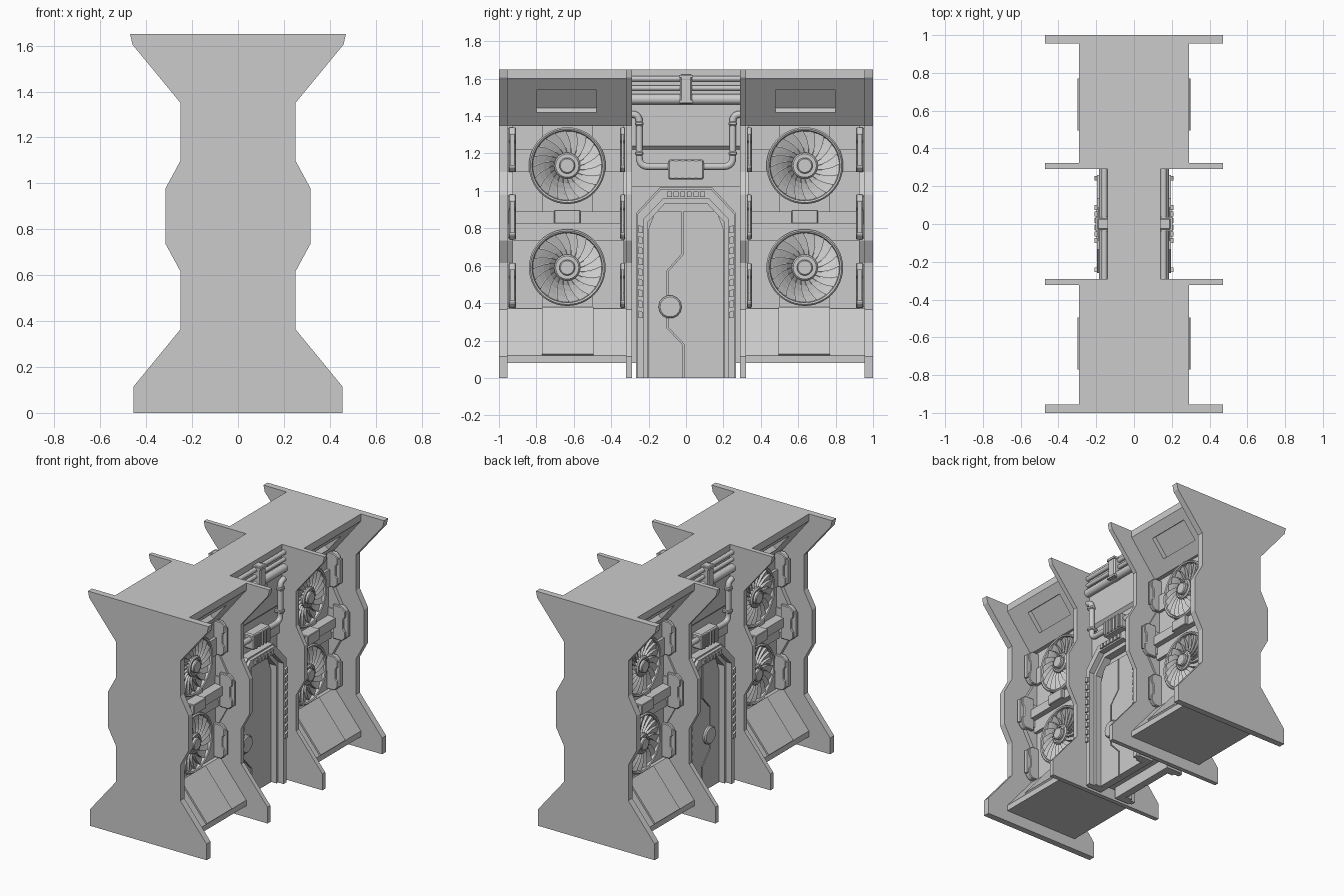
import bpy, bmesh
from math import sin, cos, pi, radians
from mathutils import Vector

if "Cube" in bpy.data.objects:
    bpy.data.objects.remove(bpy.data.objects["Cube"])


def finish(name, bm, mirror="", smooth=False, bevel=0):
    bmesh.ops.recalc_face_normals(bm, faces=bm.faces)
    me = bpy.data.meshes.new(name)
    bm.to_mesh(me)
    bm.free()
    ob = bpy.data.objects.new(name, me)
    bpy.context.collection.objects.link(ob)
    if smooth:
        bpy.ops.object.select_all(action='DESELECT')
        ob.select_set(True)
        bpy.context.view_layer.objects.active = ob
        bpy.ops.object.shade_smooth_by_angle(angle=radians(35))
    if bevel:
        m = ob.modifiers.new("bevel", 'BEVEL')
        m.width, m.segments = bevel, 1
    if mirror:
        m = ob.modifiers.new("mirror", 'MIRROR')
        m.use_axis = ("x" in mirror, "y" in mirror, False)
        m.use_mirror_merge = False
    return ob


def prism(name, pts, axis, a, b, mirror="", **kw):
    """Extrude an outline: axis y takes (x, z) points, axis x takes (y, z)."""
    bm = bmesh.new()
    put = (lambda p, t: (p[0], t, p[1])) if axis == "y" else (lambda p, t: (t, p[0], p[1]))
    lo = [bm.verts.new(put(p, a)) for p in pts]
    hi = [bm.verts.new(put(p, b)) for p in pts]
    bm.faces.new(lo)
    bm.faces.new(hi)
    for i in range(len(pts)):
        j = (i + 1) % len(pts)
        bm.faces.new((lo[i], lo[j], hi[j], hi[i]))
    return finish(name, bm, mirror, **kw)


def box(name, x, y, z, mirror="", **kw):
    return prism(name, [(y[0], z[0]), (y[1], z[0]), (y[1], z[1]), (y[0], z[1])], "x", *x, mirror, **kw)


def both(half):
    return half + [(-x, z) for x, z in reversed(half)]


def lathe(name, prof, y, z, n=40):
    """Revolve (radius, x) points around an x-parallel axis."""
    bm = bmesh.new()
    rings = [[bm.verts.new((x, y + r * cos(2 * pi * i / n), z + r * sin(2 * pi * i / n)))
              for i in range(n)] for r, x in prof]
    for p, q in zip(rings, rings[1:]):
        for i in range(n):
            j = (i + 1) % n
            bm.faces.new((p[i], p[j], q[j], q[i]))
    bm.faces.new(rings[-1])
    return finish(name, bm, "x", smooth=True)


def pipe(name, pts, r, mirror="x", fillet=0.05):
    path = [Vector(pts[0])]
    for a, b, c in zip(pts, pts[1:], pts[2:]):
        a, b, c = Vector(a), Vector(b), Vector(c)
        f = min(fillet, (a - b).length * .9, (c - b).length * .9)
        p, q = b + (a - b).normalized() * f, b + (c - b).normalized() * f
        path += [p * (1 - t) ** 2 + b * 2 * t * (1 - t) + q * t * t for t in (0, .2, .4, .6, .8, 1)]
    path.append(Vector(pts[-1]))
    bm, n, prev = bmesh.new(), 14, None
    for i, p in enumerate(path):
        d = (path[min(i + 1, len(path) - 1)] - path[max(i - 1, 0)]).normalized()
        u = Vector((1, 0, 0))
        v = d.cross(u)
        ring = [bm.verts.new(p + r * (u * cos(2 * pi * k / n) + v * sin(2 * pi * k / n))) for k in range(n)]
        if prev:
            for k in range(n):
                bm.faces.new((prev[k], prev[(k + 1) % n], ring[(k + 1) % n], ring[k]))
        else:
            bm.faces.new(ring)
        prev = ring
    bm.faces.new(prev)
    return finish(name, bm, mirror, smooth=True)


# Four full-height ribs
rib = both([(.455, 0), (.455, .115), (.25, .365), (.25, .615), (.315, .735), (.315, .98),
            (.25, 1.1), (.25, 1.35), (.46, 1.605), (.47, 1.65)])
prism("end_rib", rib, "y", .955, 1, "y")
prism("inner_rib", rib, "y", .29, .322, "y")

# Fan bay bodies with recessed windows in the overhang
bay = both([(.29, .08), (.29, .12), (.085, .37), (.06, .37), (.06, 1.35), (.09, 1.35), (.29, 1.6), (.29, 1.65)])
body = prism("bay_body", bay, "y", .31, .965, "y")
nx, nz = .78, -.625
slope = lambda z, d: (.09 + .8 * (z - 1.35) + nx * d, z + nz * d)
cut = prism("window_cutter", [slope(1.42, .02), slope(1.54, .02), slope(1.54, -.035), slope(1.42, -.035)],
            "y", .478, .8, "xy")
cut.hide_render = True
m = body.modifiers.new("windows", 'BOOLEAN')
m.operation, m.object, m.solver = 'DIFFERENCE', cut, 'EXACT'
bpy.context.view_layer.objects.active = body
for mod in [k.name for k in body.modifiers]:
    bpy.ops.object.modifier_apply(modifier=mod)
bpy.data.objects.remove(cut)

# Ramp panels, wall panels and cross beams
prism("ramp_panel", [(.085, .37), (.29, .12), (.299, .128), (.094, .378)], "y", .495, .77, "xy")
box("wall_column", (.05, .072), (.5, .77), (.37, 1.35), "xy")
box("wall_step", (.05, .08), (.32, .955), (1.1, 1.22), "xy")
box("lower_step", (.05, .085), (.32, .955), (.735, .83), "xy")
box("cross_beam", (.05, .125), (.32, .955), (.825, .89), "xy")
box("beam_box", (.05, .15), (.565, .705), (.825, .898), "xy", bevel=.004)

# Bulging edge strips and clamps beside the ribs
strip = [(.05, .37), (.085, .37), (.085, .615), (.15, .735), (.15, .98), (.085, 1.1), (.085, 1.35), (.05, 1.35)]
clamp = [(.04, -.12), (.115, -.12), (.14, -.095), (.14, -.05), (.125, -.035), (.125, .035), (.14, .05),
         (.14, .095), (.115, .12), (.04, .12)]
for label, s0, s1, c0, c1 in (("outer", .925, .96, .908, .948), ("inner", .315, .335, .325, .352)):
    prism(label + "_strip", strip, "y", s0, s1, "xy")
    for z, dx in ((.495, 0), (.86, .06), (1.22, 0)):
        prism(label + "_clamp", [(x + dx, z + h) for x, h in clamp], "y", c0, c1, "xy", bevel=.005)
        box(label + "_clamp_rod", (.05, .155 + dx), (c0 + .008, c1 - .008), (z - .085, z + .085), "xy")

# Fans: housing ring, swept blades and stepped hub
for y in (-.635, .635):
    for z in (.59, 1.135):
        lathe("fan_back", [(.2, .05), (.2, .078)], y, z)
        lathe("fan_ring", [(.18, .07), (.188, .108), (.197, .113), (.205, .105), (.205, .05), (.18, .05)], y, z, 48)
        lathe("fan_hub", [(.07, .06), (.07, .108), (.062, .116), (.052, .116), (.052, .108), (.042, .108),
                          (.042, .125), (.036, .13)], y, z, 32)
        bm, n = bmesh.new(), 20
        for k in range(n):
            rows = []
            for i in range(5):
                r, a = .066 + .03 * i, 2 * pi * k / n + .09 * i
                rows.append([bm.verts.new((x, y + r * cos(a + d), z + r * sin(a + d)))
                             for x, d in ((.104, 0), (.086, 2 * pi / n * .93), (.08, 2 * pi / n * .93), (.08, 0))])
            for p, q in zip(rows, rows[1:]):
                for j in range(4):
                    bm.faces.new((p[j], p[(j + 1) % 4], q[(j + 1) % 4], q[j]))
        finish("fan_blades", bm, "x")

# Centre bay core
prism("centre_core", both([(.1, .08), (.1, 1.02), (.12, 1.02), (.12, 1.22), (.14, 1.24), (.14, 1.65)]), "y", -.3, .3)


def band(name, o, i, x0, x1):
    outline = [(o[0], 0), (o[0], o[1]), (o[2], o[3])]
    inner = [(i[0], 0), (i[0], i[1]), (i[2], i[3])]
    neg = lambda ps: [(-y, z) for y, z in reversed(ps)]
    pts = outline + neg(outline) + list(reversed(inner + neg(inner)))
    return prism(name, pts, "x", x0, x1, "x")


# Stepped door frame with lugs
band("frame_outer", (.268, .88, .14, 1.018), (.258, .87, .134, 1.0), .06, .175)
band("frame_main", (.26, .875, .136, 1.008), (.225, .85, .122, .958), .06, .197)
band("frame_inner", (.226, .851, .123, .96), (.207, .83, .115, .93), .06, .155)
box("door_backing", (.06, .1), (-.21, .21), (0, .9), "x")
for k in range(6):
    y = -.0875 + .035 * k
    box("top_lug", (.19, .21), (y - .013, y + .013), (.968, .998), "x")
for k in range(9):
    z = .34 + .057 * k
    prism("side_lug", [(.23, z - .02), (.255, z - .02), (.255, z + .022), (.23, z + .012)], "x", .19, .21, "xy")

# Split door leaves along a stepped seam, with a round lock
seam = [(-.015, 0), (-.015, .18), (-.1, .27), (-.1, .57), (-.02, .66), (-.02, .89)]
g = .005
prism("left_leaf", [(y - g, z) for y, z in seam] + [(-.165, .89), (-.203, .79), (-.203, 0)], "x", .09, .115, "x")
prism("right_leaf", [(y + g, z) for y, z in seam] + [(.165, .89), (.203, .79), (.203, 0)], "x", .09, .115, "x")
lathe("door_lock", [(.062, .1), (.062, .128), (.054, .136)], -.085, .38, 14)

# Pipework above the door
for z, r in ((1.6, .016), (1.55, .014), (1.49, .028)):
    pipe("upper_pipe", [(.157, -.292, z), (.157, .292, z)], r)
box("pipe_clamp", (.12, .197), (-.033, .033), (1.465, 1.625), "x", bevel=.008)
for k in range(2):
    box("clamp_rim", (.12, .203), (-.038, .038), (1.47 + .135 * k, 1.485 + .135 * k), "x")
pipe("side_pipe", [(.155, .295, 1.41), (.155, .25, 1.41), (.155, .25, 1.13), (.155, .07, 1.13)], .019, "xy")
for z in (1.2, 1.36):
    box("pipe_collar", (.12, .178), (.228, .272), (z - .012, z + .012), "xy", bevel=.006)
box("junction_box", (.11, .19), (-.095, .095), (1.06, 1.168), "x", bevel=.008)
for k in range(5):
    y = -.07 + .035 * k
    box("junction_fin", (.12, .198), (y - .007, y + .007), (1.066, 1.162), "x")
